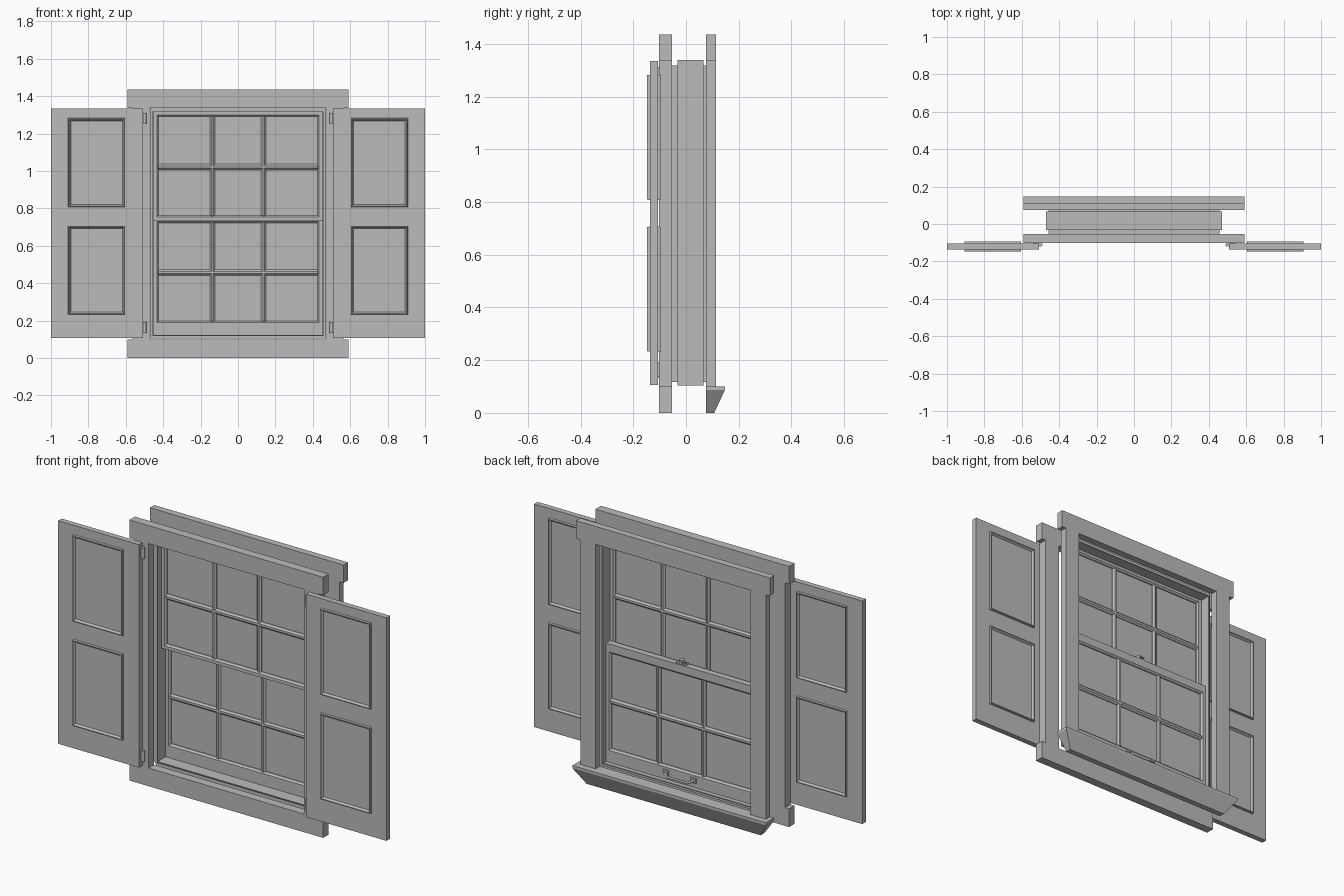
import bpy, bmesh
from math import radians
from mathutils import Matrix, Vector

cube = bpy.data.objects.get("Cube")
if cube:
    bpy.data.objects.remove(cube, do_unlink=True)

# One plain grey for the whole window
grey = bpy.data.materials.new("plain_grey")
grey.use_nodes = True
GREY = (0.5, 0.5, 0.5, 1)
grey.diffuse_color = GREY
grey.node_tree.nodes["Principled BSDF"].inputs["Base Color"].default_value = GREY


def finish(name, bm):
    bmesh.ops.recalc_face_normals(bm, faces=bm.faces)
    mesh = bpy.data.meshes.new(name)
    bm.to_mesh(mesh)
    bm.free()
    mesh.materials.append(grey)
    obj = bpy.data.objects.new(name, mesh)
    bpy.context.collection.objects.link(obj)
    return obj


def box(name, xs, ys, zs, bevel=0):
    """Axis-aligned box from (low, high) pairs."""
    bm = bmesh.new()
    bmesh.ops.create_cube(bm, size=1)
    for v in bm.verts:
        v.co = [lo + (hi - lo) * (c + 0.5) for c, (lo, hi) in zip(v.co, (xs, ys, zs))]
    obj = finish(name, bm)
    if bevel:
        mod = obj.modifiers.new("bevel", "BEVEL")
        mod.width = bevel
        mod.segments = 1
    return obj


def cylinder(name, centre, radius, length, sides=16):
    bm = bmesh.new()
    bmesh.ops.create_cone(bm, cap_ends=True, segments=sides, radius1=radius,
                          radius2=radius, depth=length,
                          matrix=Matrix.Translation(Vector(centre)))
    obj = finish(name, bm)
    obj.data.shade_smooth()
    obj.data.set_sharp_from_angle(angle=radians(40))
    return obj


def ring(name, outer, inner, profile):
    """Mitred rectangular frame: profile points are (edge, inset, y)."""
    bm = bmesh.new()
    loops = []
    for edge, inset, y in profile:
        x0, x1, z0, z1 = outer if edge == "out" else inner
        x0, x1, z0, z1 = x0 + inset, x1 - inset, z0 + inset, z1 - inset
        loops.append([bm.verts.new((x, y, z)) for x, z in
                      ((x0, z0), (x1, z0), (x1, z1), (x0, z1))])
    for a, b in zip(loops, loops[1:] + loops[:1]):
        for i in range(4):
            j = (i + 1) % 4
            bm.faces.new((a[i], a[j], b[j], b[i]))
    return finish(name, bm)


def square_ring(name, outer, inner, y0, y1):
    return ring(name, outer, inner,
                [("out", 0, y0), ("in", 0, y0), ("in", 0, y1), ("out", 0, y1)])


# Front and rear casings: side boards with wider head boards
FRONT, REAR = (-0.102, -0.054), (0.075, 0.113)
for place, ys in (("front", FRONT), ("rear", REAR)):
    box(place + "_head_casing", (-0.59, 0.59), ys, (1.336, 1.435))
    for side, s in (("left", 1), ("right", -1)):
        xs = sorted((s * 0.473, s * 0.565))
        box(f"{place}_{side}_casing", xs, ys, (0.1, 1.336))
box("front_bottom_casing", (-0.59, 0.59), FRONT, (0, 0.1))

# Rear sill, tapering down on its back and ends
bm = bmesh.new()
levels = []
for half, back, z in ((0.53, 0.107, 0), (0.59, 0.147, 0.086), (0.59, 0.147, 0.1)):
    levels.append([bm.verts.new((x, y, z)) for x, y in
                   ((-half, 0.075), (half, 0.075), (half, back), (-half, back))])
for a, b in zip(levels, levels[1:]):
    for i in range(4):
        j = (i + 1) % 4
        bm.faces.new((a[i], a[j], b[j], b[i]))
bm.faces.new(levels[0])
bm.faces.new(levels[-1])
finish("rear_sill", bm)

# Window frame and the thin liner that passes through it
opening = (-0.452, 0.452, 0.123, 1.314)
liner = (-0.457, 0.457, 0.118, 1.318)
square_ring("window_frame", (-0.47, 0.47, 0.103, 1.338), liner, -0.033, 0.066)
square_ring("frame_liner", liner, opening, -0.054, 0.075)


# Sashes: moulded frame, glass and glazing bars
def sash(name, z0, z1, pane_z0, pane_z1, bar_z, y0, y1):
    c = 0.009
    inner = (-0.425, 0.425, pane_z0, pane_z1)
    ring(name + "_frame", (-0.453, 0.453, z0, z1), inner,
         [("out", 0, y0), ("in", -c, y0), ("in", 0, y0 + c),
          ("in", 0, y1 - c), ("in", -c, y1), ("out", 0, y1)])
    mid = (y0 + y1) / 2
    box(name + "_glass", (-0.43, 0.43), (mid - 0.003, mid + 0.003),
        (pane_z0 - 0.005, pane_z1 + 0.005))
    depth = (y0 + 0.002, y1 - 0.002)
    for i, x in enumerate((-0.137, 0.137)):
        box(f"{name}_upright_bar_{i + 1}", (x - 0.0135, x + 0.0135), depth,
            (pane_z0 - 0.01, pane_z1 + 0.01), c)
    box(name + "_cross_bar", (-0.435, 0.435), depth,
        (bar_z - 0.015, bar_z + 0.015), c)


sash("upper_sash", 0.735, 1.316, 0.762, 1.29, 1.021, -0.02, 0.015)
sash("lower_sash", 0.12, 0.775, 0.198, 0.722, 0.457, 0.016, 0.051)

# Sash lock on the meeting rail
box("lock_base", (-0.03, 0.03), (0.02, 0.046), (0.775, 0.781))
cylinder("lock_pivot", (0, 0.034, 0.789), 0.013, 0.018)
box("lock_lever", (-0.032, 0.004), (0.038, 0.05), (0.787, 0.796), 0.003)

# Lift handle on the lower rail
for side, s in (("left", 1), ("right", -1)):
    xs = sorted((s * 0.066, s * 0.1))
    box(f"handle_{side}_mount", xs, (0.05, 0.058), (0.148, 0.178), 0.003)
path = bpy.data.curves.new("lift_handle", "CURVE")
path.dimensions = "3D"
path.bevel_depth = 0.006
path.bevel_resolution = 2
path.use_fill_caps = True
spline = path.splines.new("POLY")
points = [(-0.083, 0.054, 0.163), (-0.08, 0.07, 0.16), (-0.062, 0.076, 0.15)]
points += [(-x, y, z) for x, y, z in reversed(points)]
spline.points.add(len(points) - 1)
for p, co in zip(spline.points, points):
    p.co = (*co, 1)
path.materials.append(grey)
bpy.context.collection.objects.link(bpy.data.objects.new("lift_handle", path))

# Shutters with two moulded panels on both faces, and hinges
SLAB = (-0.136, -0.1055)
for side, s in (("left", 1), ("right", -1)):
    box(side + "_shutter", sorted((s * 0.508, s)), SLAB, (0.106, 1.334))
    x0, x1 = sorted((s * 0.603, s * 0.908))
    for level, z0, z1 in (("lower", 0.232, 0.707), ("upper", 0.807, 1.283)):
        outer = (x0, x1, z0, z1)
        inner = (x0 + 0.016, x1 - 0.016, z0 + 0.016, z1 - 0.016)
        for face, base, top in (("front", SLAB[0], -0.147), ("back", SLAB[1], -0.0945)):
            sunk = base + (0.002 if face == "front" else -0.002)
            ring(f"{side}_{level}_{face}_moulding", outer, inner,
                 [("out", 0, sunk), ("out", 0.002, top),
                  ("out", 0.007, top), ("in", 0, sunk)])
    for level, z in (("lower", 0.163), ("upper", 1.282)):
        cylinder(f"{side}_{level}_hinge_pin", (s * 0.5, -0.111, z), 0.01, 0.058)
        box(f"{side}_{level}_hinge_leaf", sorted((s * 0.495, s * 0.54)),
            (-0.107, -0.1), (z - 0.027, z + 0.027))
